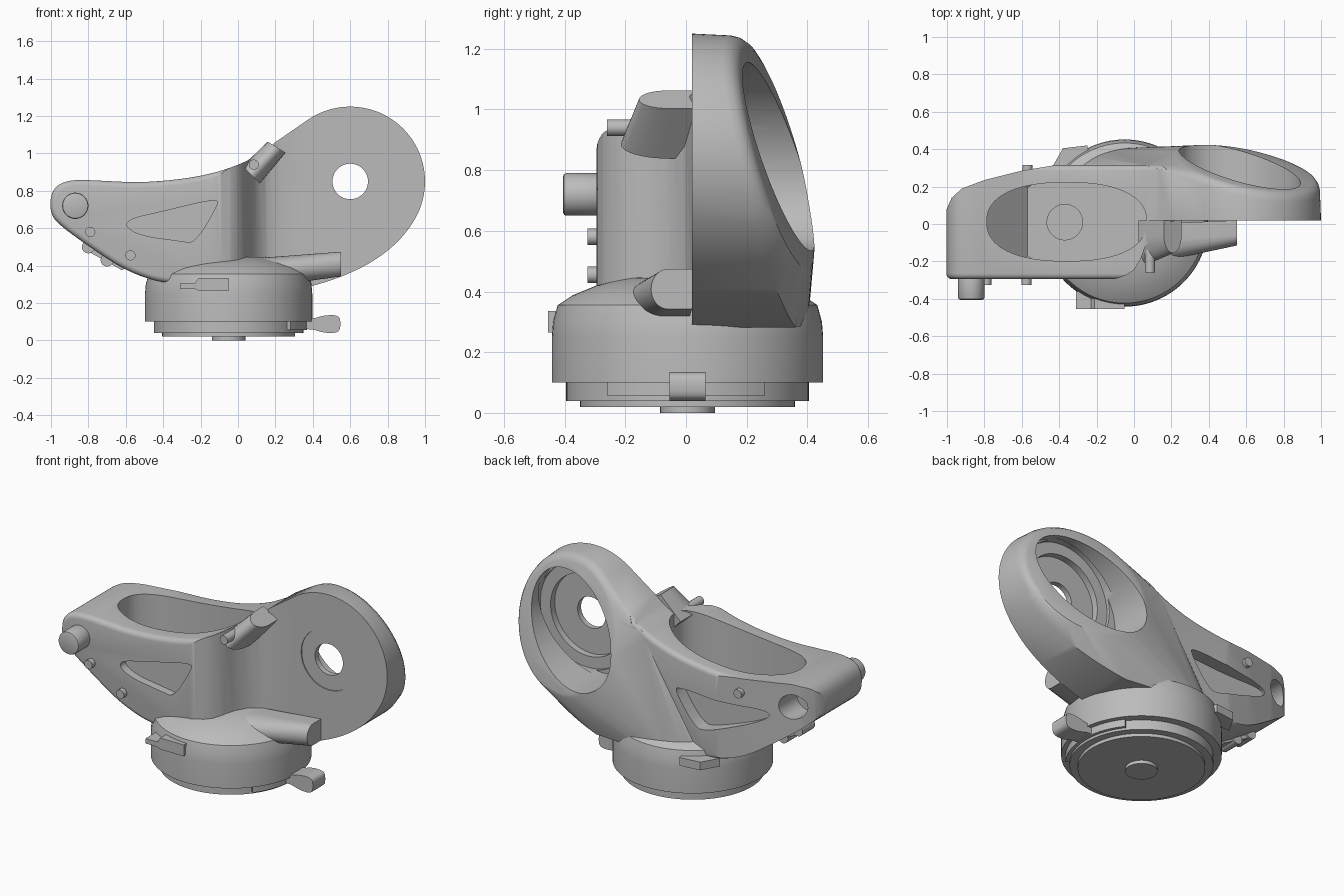
import bpy, bmesh
from math import sin, cos, pi, radians
from mathutils import Vector

if "Cube" in bpy.data.objects:
    bpy.data.objects.remove(bpy.data.objects["Cube"], do_unlink=True)

GREY = (0.5, 0.5, 0.5, 1)
mat = bpy.data.materials.new("Plain grey")
mat.use_nodes = True
mat.diffuse_color = GREY
mat.node_tree.nodes["Principled BSDF"].inputs["Base Color"].default_value = GREY


def finish(name, bm):
    bmesh.ops.recalc_face_normals(bm, faces=bm.faces)
    mesh = bpy.data.meshes.new(name)
    bm.to_mesh(mesh)
    bm.free()
    mesh.materials.append(mat)
    ob = bpy.data.objects.new(name, mesh)
    bpy.context.collection.objects.link(ob)
    return ob


def activate(ob):
    bpy.ops.object.select_all(action="DESELECT")
    ob.select_set(True)
    bpy.context.view_layer.objects.active = ob


def smooth(ob, angle=32):
    activate(ob)
    bpy.ops.object.shade_smooth_by_angle(angle=radians(angle))


def chaikin(pts, steps=3):
    for _ in range(steps):
        out = []
        for i, p in enumerate(pts):
            a, b = Vector(p), Vector(pts[(i + 1) % len(pts)])
            out += [a.lerp(b, 0.25), a.lerp(b, 0.75)]
        pts = out
    return [tuple(p) for p in pts]


def prism(name, pts, axis, lo, hi):
    """Extrude a 2D outline along y (points are x, z) or z (points are x, y)."""
    place = (lambda p, t: (p[0], t, p[1])) if axis == "y" else (lambda p, t: (p[0], p[1], t))
    bm = bmesh.new()
    a = [bm.verts.new(place(p, lo)) for p in pts]
    b = [bm.verts.new(place(p, hi)) for p in pts]
    n = len(pts)
    bm.faces.new(a)
    bm.faces.new(b)
    for i in range(n):
        bm.faces.new((a[i], a[(i + 1) % n], b[(i + 1) % n], b[i]))
    return finish(name, bm)


def hull(name, pts):
    bm = bmesh.new()
    for p in pts:
        bm.verts.new(p)
    res = bmesh.ops.convex_hull(bm, input=bm.verts)
    loose = {g for g in res["geom_interior"] + res["geom_unused"] if isinstance(g, bmesh.types.BMVert)}
    bmesh.ops.delete(bm, geom=list(loose), context="VERTS")
    bmesh.ops.dissolve_limit(bm, angle_limit=0.01, verts=bm.verts, edges=bm.edges)
    return finish(name, bm)


def rod(name, a, b, r, seg=40):
    a, b = Vector(a), Vector(b)
    bm = bmesh.new()
    bmesh.ops.create_cone(bm, cap_ends=True, segments=seg, radius1=r, radius2=r, depth=(b - a).length)
    bm.transform((b - a).to_track_quat("Z", "Y").to_matrix().to_4x4())
    bmesh.ops.translate(bm, verts=bm.verts, vec=(a + b) / 2)
    return finish(name, bm)


def bevel(ob, width, segments=4):
    activate(ob)
    m = ob.modifiers.new("bevel", "BEVEL")
    m.width, m.segments, m.angle_limit = width, segments, radians(50)
    bpy.ops.object.modifier_apply(modifier=m.name)


def boolean(ob, other, op="DIFFERENCE"):
    activate(ob)
    m = ob.modifiers.new("bool", "BOOLEAN")
    m.operation, m.object, m.solver = op, other, "EXACT"
    bpy.ops.object.modifier_apply(modifier=m.name)
    bpy.data.objects.remove(other, do_unlink=True)


def ring(fn, n=96):
    return [fn(2 * pi * i / n) for i in range(n)]


# Round base, turned from a stepped profile
BX, BY = -0.05, 0.005
profile = [(0, 0), (0.09, 0), (0.09, 0.02), (0.355, 0.02), (0.355, 0.04), (0.4, 0.04), (0.4, 0.1),
           (0.447, 0.1), (0.447, 0.25), (0.443, 0.3), (0.428, 0.355), (0.38, 0.387), (0.3, 0.42),
           (0.2, 0.445), (0, 0.455)]
bm = bmesh.new()
vs = [bm.verts.new((r, 0, z)) for r, z in profile]
es = [bm.edges.new(e) for e in zip(vs, vs[1:])]
bmesh.ops.spin(bm, geom=vs + es, cent=(0, 0, 0), axis=(0, 0, 1), angle=2 * pi, steps=96)
bmesh.ops.remove_doubles(bm, verts=bm.verts, dist=1e-4)
bmesh.ops.translate(bm, verts=bm.verts, vec=(BX, BY, 0))
smooth(finish("turntable_base", bm), 25)

# Side arm: front outline trimmed by a plan outline
outline = chaikin([(-1.003, 0.775), (-0.965, 0.835), (-0.88, 0.86), (-0.75, 0.855), (-0.5, 0.842),
                   (-0.2, 0.875), (0, 0.935), (0.12, 1.0), (0.32, 1.11), (0.32, 0.29), (-0.34, 0.29),
                   (-0.58, 0.36), (-0.78, 0.49), (-0.96, 0.62), (-1.003, 0.68)])
body = prism("arm_body", outline, "y", -0.295, 0.315)
bevel(body, 0.03)
plan = [(-1.1, -0.4), (-0.13, -0.4), (-0.13, -0.297), (-0.09, -0.291), (-0.04, -0.273), (0.0, -0.245),
        (0.035, -0.19), (0.06, -0.12), (0.1, -0.05), (0.15, -0.005), (0.22, 0.02), (0.24, 0.04), (0.2, 0.27),
        (0.05, 0.4), (-0.35, 0.4), (-0.42, 0.315), (-0.6, 0.285), (-0.8, 0.235), (-0.92, 0.19),
        (-0.975, 0.14), (-1.01, 0.06), (-1.1, 0.05)]
boolean(body, prism("plan_trim", plan, "z", 0, 1.5), "INTERSECT")

# Swept wing from the round head down to the base
CX, CZ = 0.6, 0.85


def head_ring(r, drop):
    def point(t):
        x, z = CX + r * cos(t), CZ + r * sin(t)
        return (x, 0.3 - 0.28 * (z - CZ) - 0.2 * (x - CX) - drop, z)
    return ring(point)


points = ring(lambda t: (CX + 0.4 * cos(t), 0.02, CZ + 0.4 * sin(t)))
for r, drop in ((0.394, 0.045), (0.388, 0.022), (0.375, 0.006), (0.355, 0)):
    points += head_ring(r, drop)
for r, z in ((0.4, 0.29), (0.405, 0.33)):
    points += [(BX + r * cos(t), max(0.02, r * sin(t)), z) for t in (pi * i / 40 for i in range(41))]
# Fuller curved lower edge
start, middle, end = Vector((0.946, 0.65)), Vector((0.8, 0.39)), Vector((0.36, 0.282))
for i in range(21):
    t = i / 20
    p = start.lerp(middle, t).lerp(middle.lerp(end, t), t)
    points += [(p.x, 0.02, p.y), (p.x, 0.22 + 0.14 * t, p.y)]
# Shoulder that flows into the arm
for x, z in ((0.08, 0.965), (0.2, 1.06), (0.3, 1.125), (0.4, 1.18)):
    points += [(x, 0.02, z), (x, 0.31 - 0.3 * (x - 0.08), z)]
boolean(body, hull("wing", points), "UNION")

# Head socket: undercut bore, slanted oval mouth, step, shaft hole and seat ring
mouth = ring(lambda t: (0.565 + 0.36 * cos(t) * cos(0.7) - 0.27 * sin(t) * sin(0.7),
                        0.845 + 0.36 * cos(t) * sin(0.7) + 0.27 * sin(t) * cos(0.7)), 72)
boolean(body, prism("mouth_cut", mouth, "y", 0.12, 0.8))
boolean(body, rod("socket_cut", (CX, 0.1, CZ), (CX, 0.16, CZ), 0.32, 72))
boolean(body, rod("socket_step_cut", (CX, 0.06, CZ), (CX, 0.3, CZ), 0.25, 72))
boolean(body, rod("shaft_cut", (CX, -0.1, CZ), (CX, 0.3, CZ), 0.095, 48))
boolean(body, rod("seat_ring_cut", (CX, -0.1, CZ), (CX, 0.026, CZ), 0.185, 64))

# Oval well in the top of the arm with a sloped end
oval = [(-0.36 + 0.427 * abs(cos(t)) ** 0.85 * (1 if cos(t) > 0 else -1),
         0.012 + 0.21 * abs(sin(t)) ** 0.85 * (1 if sin(t) > 0 else -1))
        for t in ring(lambda t: t, 80)]
well = [(x, y, 1.4) for x, y in oval] + [(x, y, 0.47 + max(0, -0.57 - x)) for x, y in oval]
well += [(-0.57, y, 0.47) for y in (-0.17, 0.194)]
boolean(body, hull("well_cut", well))
boolean(body, rod("well_hole_cut", (-0.37, 0.01, 0.44), (-0.37, 0.01, 0.6), 0.095))

# Triangular pockets on both sides and the bearing hole at the back
front_pocket = chaikin([(-0.62, 0.64), (-0.4, 0.69), (-0.11, 0.76), (-0.11, 0.72), (-0.23, 0.52),
                        (-0.3, 0.53), (-0.55, 0.565)])
back_pocket = chaikin([(-0.74, 0.68), (-0.45, 0.675), (-0.16, 0.7), (-0.15, 0.66), (-0.28, 0.48),
                       (-0.36, 0.475), (-0.74, 0.62)])
boolean(body, prism("front_pocket_cut", front_pocket, "y", -0.5, -0.245))
boolean(body, prism("back_pocket_cut", back_pocket, "y", 0.235, 0.6))
boolean(body, rod("bearing_cut", (-0.87, 0.06, 0.72), (-0.87, 0.6, 0.72), 0.075))
smooth(body)

# Pivot knob and guide pins
knob = rod("pivot_knob", (-0.87, -0.25, 0.72), (-0.87, -0.405, 0.72), 0.07, 48)
bevel(knob, 0.01, 2)
smooth(knob)
for name, a, depth in (("lower_pin", (-0.79, -0.25, 0.58), -0.075), ("middle_pin", (-0.575, -0.25, 0.455), -0.075),
                       ("horn_pin", (0.085, -0.1, 0.94), -0.16), ("back_pin", (-0.57, 0.24, 0.76), 0.075)):
    smooth(rod(name, a, (a[0], a[1] + depth, a[2]), 0.027, 24))


# Rounded horns, each a hull between two half-round sections
def horn(name, sections):
    pts = []
    for center, up, half, reach in sections:
        c, u = Vector(center), Vector(up).normalized()
        for i in range(17):
            t = -pi / 2 + pi * i / 16
            pts.append(c + u * half * sin(t) + Vector((0, -reach * cos(t), 0)))
        pts += [c + u * half * s + Vector((0, 0.08, 0)) for s in (-1, 1)]
    smooth(hull(name, pts), 40)


horn("upper_horn", [((0.07, -0.06, 0.885), (-0.7, 0, 0.7), 0.066, 0.155),
                    ((0.207, -0.06, 1.033), (-0.85, 0, 0.53), 0.056, 0.095)])
horn("lower_horn", [((0.1, -0.08, 0.36), (0, 0, 1), 0.08, 0.13),
                    ((0.55, -0.06, 0.408), (0, 0, 1), 0.066, 0.055)])

# Cable clips under the arm
for x, z in ((-0.8, 0.5), (-0.7, 0.43)):
    smooth(rod("cable_clip", (x, -0.06, z), (x, 0.06, z), 0.035, 16))
prism("cable_clip_strip", [(-0.82, 0.53), (-0.8, 0.475), (-0.62, 0.375), (-0.58, 0.4)], "y", -0.05, 0.05)

# Latches on the base, front and back
latch = [(-0.21, 0.335), (-0.05, 0.335), (-0.05, 0.265), (-0.21, 0.265), (-0.23, 0.275), (-0.31, 0.275),
         (-0.31, 0.305), (-0.23, 0.305)]
prism("front_latch", latch, "y", -0.455, -0.36)
prism("back_latch", [(-0.44, 0.3), (-0.38, 0.405), (-0.25, 0.42), (-0.22, 0.3)], "z", 0.275, 0.325)

# Curved lock band and lever at the side
arc = [radians(a) for a in range(-38, 40, 4)]
band = [(BX + 0.42 * cos(t), 0.42 * sin(t)) for t in arc]
band += [(BX + 0.38 * cos(t), 0.38 * sin(t)) for t in reversed(arc)]
smooth(prism("lock_band", band, "z", 0.055, 0.12))
lever = chaikin([(0.33, 0.06), (0.4, 0.06), (0.46, 0.04), (0.54, 0.04), (0.55, 0.09), (0.54, 0.135),
                 (0.46, 0.135), (0.4, 0.115), (0.33, 0.115)], 2)
smooth(prism("lock_lever", lever, "y", -0.055, 0.065))
